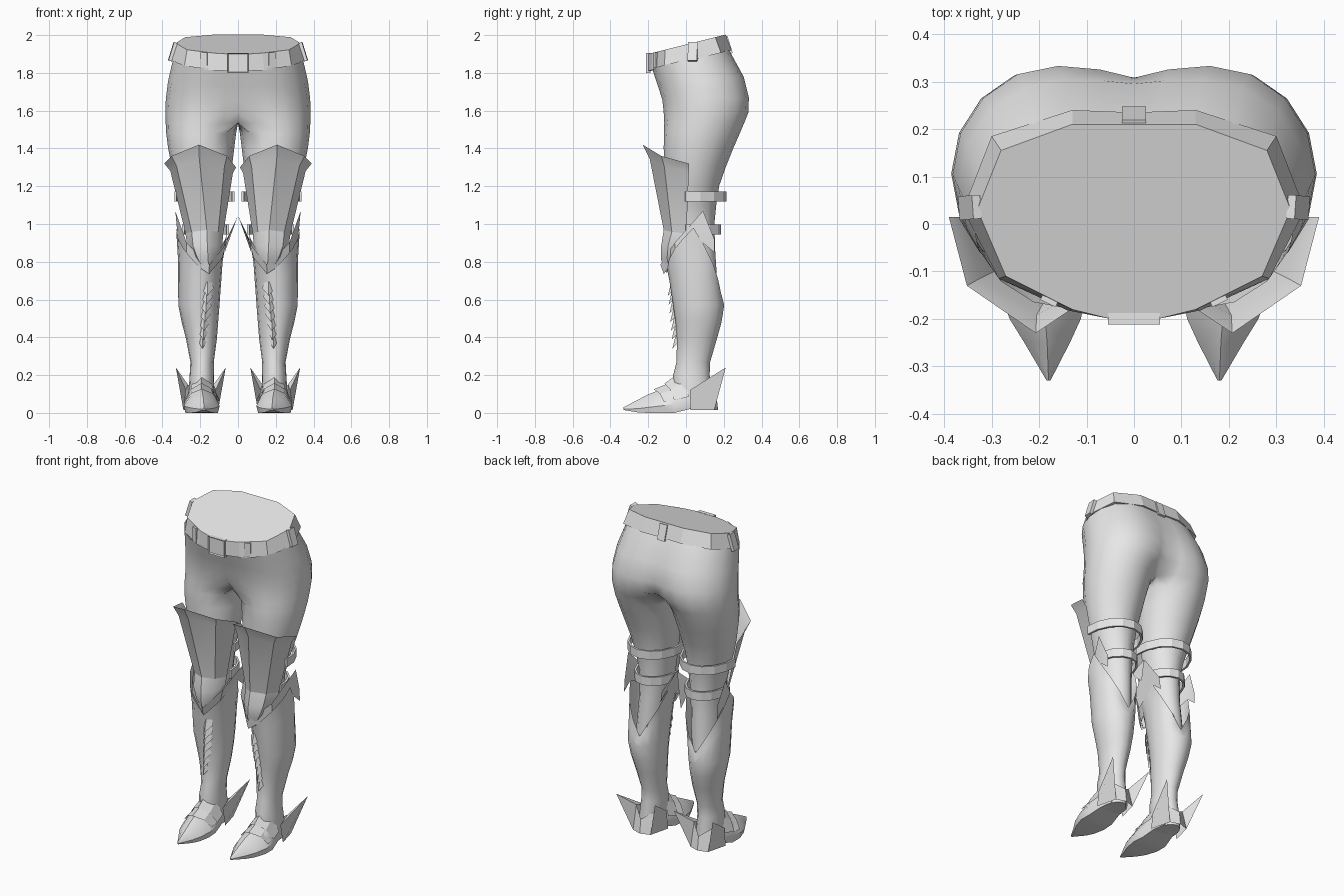
import bpy, bmesh, math
from mathutils import Vector, Matrix

if "Cube" in bpy.data.objects:
    bpy.data.objects.remove(bpy.data.objects["Cube"])

grey = bpy.data.materials.new("plain_grey")
grey.diffuse_color = (0.8, 0.8, 0.8, 1)
grey.use_nodes = True
grey.node_tree.nodes["Principled BSDF"].inputs["Base Color"].default_value = grey.diffuse_color


def finish(name, bm, mirror=True, smooth=40, thick=0):
    """Orient faces outward, then make a mirrored object."""
    bmesh.ops.recalc_face_normals(bm, faces=bm.faces)
    mid = sum((v.co for v in bm.verts), Vector()) / len(bm.verts)
    out = sum(f.normal.dot(f.calc_center_median() - mid) * f.calc_area() for f in bm.faces)
    if out < 0:
        bmesh.ops.reverse_faces(bm, faces=bm.faces)
    me = bpy.data.meshes.new(name)
    bm.to_mesh(me)
    bm.free()
    me.materials.append(grey)
    ob = bpy.data.objects.new(name, me)
    bpy.context.collection.objects.link(ob)
    bpy.ops.object.select_all(action='DESELECT')
    ob.select_set(True)
    bpy.context.view_layer.objects.active = ob
    if smooth:
        bpy.ops.object.shade_smooth_by_angle(angle=math.radians(smooth))
    if thick:
        ob.modifiers.new("Thickness", 'SOLIDIFY').thickness = thick
    if mirror:
        ob.modifiers.new("Mirror", 'MIRROR')
    return ob


def loft(rows, closed=True, caps=()):
    """Skin a list of equally long point rows."""
    bm = bmesh.new()
    vs = [[bm.verts.new(p) for p in r] for r in rows]
    n = len(rows[0])
    for a, b in zip(vs, vs[1:]):
        for i in range(n if closed else n - 1):
            j = (i + 1) % n
            bm.faces.new((a[i], a[j], b[j], b[i]))
    for c in caps:
        bm.faces.new(vs[c])
    return bm


def oval(x0, x1, y0, y1, z, n=16):
    """Ring starting at the front and running round the outer side."""
    cx, rx, cy, ry = (x0 + x1) / 2, (x1 - x0) / 2, (y0 + y1) / 2, (y1 - y0) / 2
    pts = []
    for i in range(n):
        a = 2 * math.pi * i / n - math.pi / 2
        h = z(a) if callable(z) else z
        pts.append((cx + rx * math.cos(a), cy + ry * math.sin(a), h))
    return pts


def hip(z, slope, cx, xo, yf, yb, df, db):
    """Half pelvis ring: outer arc, then a column on the centre line."""
    cy, ry = (yf + yb) / 2, (yb - yf) / 2
    pts = []
    for i in range(9):
        a = math.pi * i / 8 - math.pi / 2
        pts.append((cx + (xo - cx) * math.cos(a), cy + ry * math.sin(a)))
    pts.append((cx * 0.45, yb - db * 0.3))
    for i in range(5):
        t = i / 4
        pts.append((0, (yb - db) * (1 - t) + (yf + df) * t))
    pts.append((cx * 0.45, yf + df * 0.3))
    return [(x, y, z + slope * y) for x, y in pts]


def box(name, loc, size, rot=(0, 0, 0), mirror=True):
    bm = bmesh.new()
    bmesh.ops.create_cube(bm, size=1)
    bmesh.ops.scale(bm, vec=size, verts=bm.verts)
    ob = finish(name, bm, False, 0)
    m = Matrix.Translation(loc) @ Matrix.Rotation(rot[2], 4, 'Z') @ Matrix.Rotation(rot[0], 4, 'X')
    ob.data.transform(m)
    if mirror:
        ob.modifiers.new("Mirror", 'MIRROR')
    return ob


# Hips and legs
rows = [hip(1.87, .25, .13, .343, -.18, .225, 0, 0),
        hip(1.75, .1, .14, .370, -.150, .305, 0, .01),
        hip(1.66, .03, .16, .382, -.125, .333, .005, .025),
        hip(1.59, 0, .17, .385, -.118, .330, .02, .045),
        hip(1.535, 0, .18, .383, -.115, .308, .06, .11)]
rows += [oval(*p) for p in ((.010, .380, -.117, .285, 1.48), (.020, .370, -.118, .250, 1.4),
                            (.032, .350, -.114, .210, 1.3), (.047, .325, -.110, .175, 1.2),
                            (.065, .292, -.105, .160, 1.1), (.078, .268, -.098, .150, 1.0),
                            (.092, .260, -.095, .155, .85), (.110, .270, -.060, .170, .62))]
bm = loft(rows)
bmesh.ops.delete(bm, geom=[f for f in bm.faces if all(v.co.x < 1e-4 for v in f.verts)],
                 context='FACES')
finish("hips_and_legs", bm, smooth=60)

# Belt with closed waist
top = [(0, .21), (.13, .21), (.28, .155), (.33, .03), (.27, -.11), (.13, -.18), (.05, -.2), (0, -.2)]
low = [(0, .235), (.13, .24), (.30, .185), (.36, .03), (.285, -.115), (.14, -.182), (.05, -.2), (0, -.2)]
finish("belt", loft([[(x * .94, y * .94, 1.86 + .25 * y) for x, y in low],
                     [(x, y, 1.86 + .25 * y) for x, y in low],
                     [(x, y, 1.95 + .25 * y) for x, y in top]], False, (2,)), smooth=0)

# Buckle with recessed centre
buckle = box("buckle", (0, -.2, 1.852), (.11, .024, .105), mirror=False)
bm = bmesh.new()
bm.from_mesh(buckle.data)
front = [f for f in bm.faces if f.normal.y < -.9]
bmesh.ops.inset_region(bm, faces=front, thickness=.008, depth=-.006)
bm.to_mesh(buckle.data)
bm.free()

# Belt loops
box("front_belt_loop", (.178, -.16, 1.862), (.036, .016, .09), (0, 0, .45))
box("side_belt_loop", (.346, .035, 1.912), (.05, .018, .1), (-.3, 0, 1.5))
box("back_belt_loop", (0, .224, 1.948), (.05, .02, .095), (.3, 0, 0), False)

# Thigh plate with flared lip
lip = [(.39, .015, 1.32), (.352, -.13, 1.36), (.207, -.23, 1.42), (.058, -.13, 1.36), (.010, .015, 1.30)]
rim = [(.358, .015, 1.28), (.325, -.115, 1.305), (.205, -.192, 1.345), (.072, -.115, 1.305), (.027, .015, 1.27)]
hem = [(.278, .002, .95), (.245, -.075, .958), (.165, -.118, .968), (.105, -.075, .958), (.078, .002, .95)]
finish("thigh_plate", loft([lip, rim, hem], False), smooth=20)

# Knee cap, pointed at the bottom
finish("knee_cap", loft([hem,
       [(.270, -.01, .89), (.238, -.095, .885), (.162, -.132, .88), (.105, -.095, .885), (.083, -.01, .89)],
       [(.245, -.035, .84), (.215, -.1, .82), (.158, -.132, .81), (.115, -.1, .82), (.095, -.035, .84)],
       [(.2, -.06, .79), (.185, -.09, .765), (.154, -.105, .74), (.13, -.09, .765), (.12, -.06, .79)]],
       False))


# Boot shaft with peaked sides and notched back
def peaked(front, back, side):
    def z(a):
        u = abs(math.asin(max(-1, min(1, math.sin(a))))) / (math.pi / 2)
        return side + ((back if math.sin(a) > 0 else front) - side) * u
    return z


rows = [oval(.055, .328, -.100, .180, peaked(.76, .62, .98)),
        oval(.080, .318, -.088, .195, peaked(.70, .58, .82))]
rows += [oval(*p) for p in ((.098, .316, -.068, .202, .57), (.105, .298, -.055, .188, .48),
                            (.112, .275, -.048, .163, .39), (.128, .252, -.050, .128, .27),
                            (.126, .256, -.068, .125, .2), (.126, .262, -.065, .14, .1),
                            (.132, .258, -.055, .14, .02))]
finish("boot_shaft", loft(rows, True, (-1,)), smooth=50)

# Winged guard below the knee
finish("knee_guard", loft([
    [(.315, .15, .92), (.332, .09, 1.07), (.272, -.06, .90), (.152, -.135, .785),
     (.06, -.06, .90), (.002, .09, 1.04), (.06, .15, .92)],
    [(.318, .15, .85), (.316, .09, .90), (.275, -.055, .82), (.153, -.118, .735),
     (.083, -.055, .82), (.066, .09, .90), (.07, .15, .85)]], False), smooth=20)

# Back straps
for name, cx, rx, ry, z in (("thigh_strap", .178, .148, .19, 1.12), ("knee_strap", .172, .112, .16, .945)):
    arc = [math.radians(-5 + 190 * i / 8) for i in range(9)]
    finish(name, loft([[(cx + rx * math.cos(a), .012 + ry * math.sin(a), z + h) for a in arc]
                       for h in (0, .052)], False), smooth=0, thick=-.012)

# Overlapping shin scales
for i in range(7):
    t = i / 6
    x, y, z = .162 + .026 * t, -.07 + .024 * t, .66 - .28 * t
    w = .034 - .010 * t
    finish("shin_scale_%d" % (i + 1), loft([
        [(x - w * .7, y + .015, z + .03), (x, y - .008, z + .035), (x + w * .7, y + .015, z + .03)],
        [(x - w, y + .012, z + .0), (x, y - .026, z - .04), (x + w, y + .012, z + .0)]], False), smooth=0)


# Pointed foot
def arch(y, cx, w, zb, zt):
    h = zt - zb
    return [(cx + w * u, y, zb + h * v) for u, v in
            ((-.9, 0), (-1, .3), (-.6, .75), (0, 1), (.6, .75), (1, .3), (.9, 0))]


finish("foot", loft([arch(*p) for p in (
    (-.33, .18, .004, .015, .03), (-.25, .183, .048, .002, .072), (-.2, .187, .075, 0, .098),
    (-.13, .192, .095, 0, .125), (-.06, .195, .092, 0, .165), (.02, .193, .075, .02, .19),
    (.1, .192, .062, .02, .15))], True, (0, -1)), smooth=35)

# Instep plates
for name, y0, y1, z0, z1 in (("toe_plate", -.17, -.085, .125, .16), ("instep_plate", -.115, -.03, .155, .215)):
    rows = [[(x, y + .05 * abs(x - .192) / .09, z) for x, y, z in arch(y, .192, w, .03, zt)[1:6]]
            for y, w, zt in ((y0, .095, z0), (y1, .08, z1))]
    finish(name, loft(rows, False), smooth=20)

# Winged heel guard
bm = bmesh.new()
for s in (-1, 1):
    A, B, tip, C, D, E, F = [bm.verts.new((.197 + s * x, y, z)) for x, y, z in (
        (.092, .025, .015), (.06, .15, .015), (.132, .21, .24), (.068, .105, .15),
        (.078, .02, .12), (0, .17, .015), (0, .16, .1))]
    bm.faces.new((A, B, tip, D))
    bm.faces.new((D, tip, C))
    bm.faces.new((B, E, F, C))
    bm.faces.new((B, C, tip))
bmesh.ops.remove_doubles(bm, verts=bm.verts, dist=.0005)
finish("heel_guard", bm, smooth=0)
